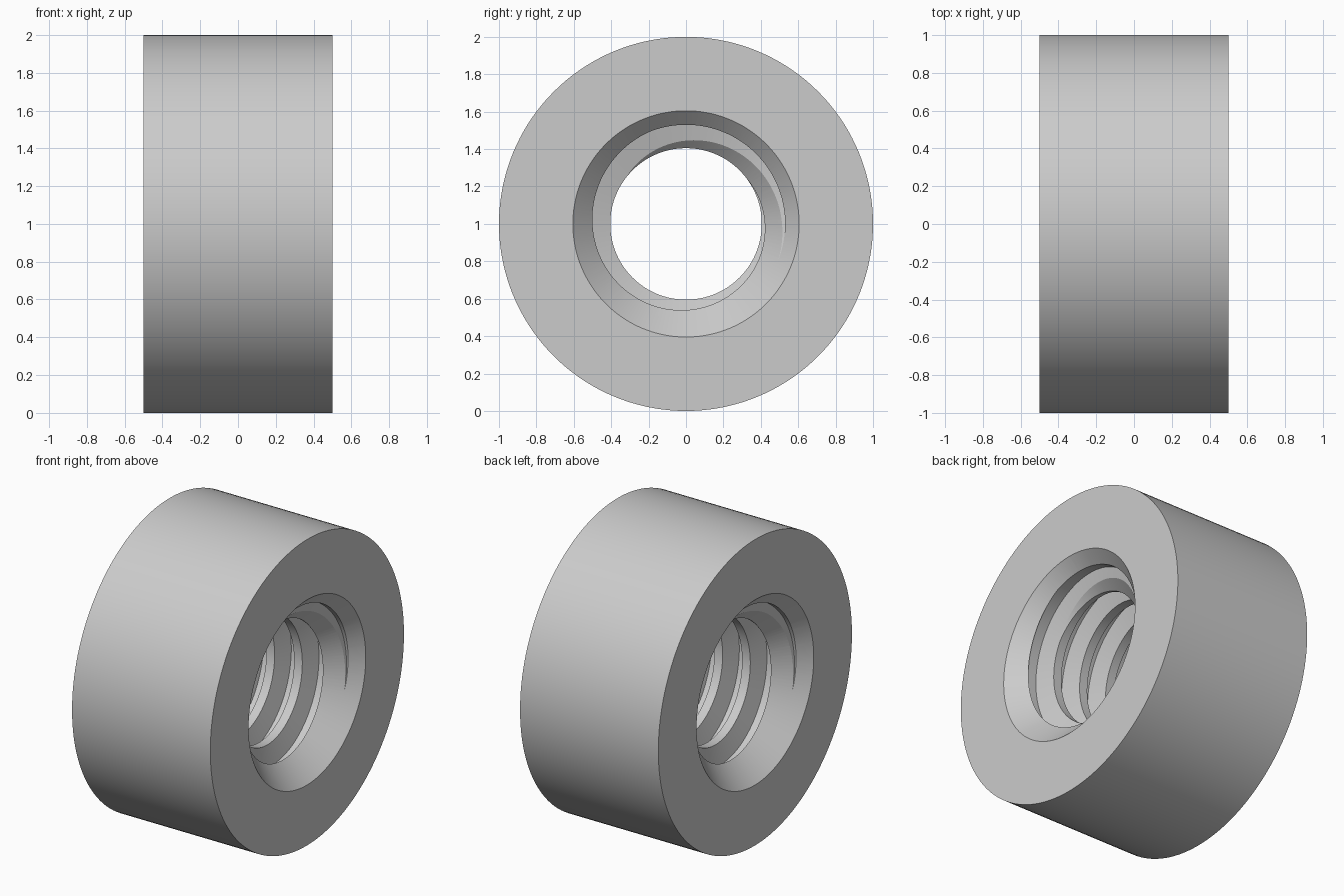
import bpy
import bmesh
from math import cos, sin, pi, tan, radians

cube = bpy.data.objects.get("Cube")
if cube:
    bpy.data.objects.remove(cube, do_unlink=True)

SEGMENTS = 144
PITCH, CREST, ROOT = 0.2, 0.405, 0.53
ROOT_HALF = 0.037
GROOVE_HALF = ROOT_HALF + (ROOT - CREST) * tan(radians(15))


def make_object(name, bm):
    bmesh.ops.recalc_face_normals(bm, faces=bm.faces[:])
    mesh = bpy.data.meshes.new(name)
    bm.to_mesh(mesh)
    bm.free()
    obj = bpy.data.objects.new(name, mesh)
    bpy.context.collection.objects.link(obj)
    return obj


def ring_point(x, radius, step):
    angle = 2 * pi * step / SEGMENTS
    return (x, radius * cos(angle), 1 + radius * sin(angle))


def nut_blank():
    """Thick ring with a 45 degree chamfer at both ends of the bore."""
    half = [(0.5, 1.0), (0.5, 0.605), (0.27, 0.375)]
    profile = half + [(-x, r) for x, r in reversed(half)]
    bm = bmesh.new()
    rings = [[bm.verts.new(ring_point(x, r, s)) for x, r in profile]
             for s in range(SEGMENTS)]
    n = len(profile)
    for s in range(SEGMENTS):
        a, b = rings[s], rings[(s + 1) % SEGMENTS]
        for i in range(n):
            j = (i + 1) % n
            bm.faces.new((a[i], a[j], b[j], b[i]))
    return make_object("threaded_nut", bm)


def thread_cutter():
    """Closed screw: a trapezoid groove swept along a left-hand helix."""
    section = [(GROOVE_HALF, CREST), (ROOT_HALF, ROOT),
               (-ROOT_HALF, ROOT), (-GROOVE_HALF, CREST)]
    bm = bmesh.new()
    strip = []
    for s in range(-2 * SEGMENTS, 7 * SEGMENTS + 1):
        centre = 0.45 - PITCH * s / SEGMENTS
        row = []
        for dx, r in section:
            x = centre + dx
            # plain shank beyond the nut
            row.append(bm.verts.new(ring_point(x, r if abs(x) < 0.6 else CREST, s)))
        strip.append(row)
    # the crest joins each turn to the next
    for s in range(len(strip) - SEGMENTS):
        strip[s].append(strip[s + SEGMENTS][0])
    for a, b in zip(strip, strip[1:]):
        for i in range(min(len(a), len(b)) - 1):
            bm.faces.new((a[i], a[i + 1], b[i + 1], b[i]))
    # pointed ends
    rims = [e for e in bm.edges if e.is_boundary]
    for side in (-1, 1):
        tip = bm.verts.new((side * 1.4, 0, 1))
        for e in rims:
            if e.verts[0].co.x * side > 0:
                bm.faces.new((e.verts[0], e.verts[1], tip))
    cutter = make_object("thread_cutter", bm)
    cutter.hide_render = True
    return cutter


# Cut the thread into the blank
nut = nut_blank()
cutter = thread_cutter()
cut = nut.modifiers.new("thread", "BOOLEAN")
cut.operation = "DIFFERENCE"
cut.solver = "EXACT"
cut.object = cutter
bpy.ops.object.select_all(action="DESELECT")
nut.select_set(True)
bpy.context.view_layer.objects.active = nut
bpy.ops.object.modifier_apply(modifier=cut.name)
bpy.data.objects.remove(cutter, do_unlink=True)

# Plain grey metal
metal = bpy.data.materials.new("grey_metal")
metal.use_nodes = True
colour = (0.6, 0.6, 0.6, 1)
metal.diffuse_color = colour
metal.node_tree.nodes["Principled BSDF"].inputs["Base Color"].default_value = colour
nut.data.materials.clear()
nut.data.materials.append(metal)
bpy.ops.object.shade_smooth_by_angle(angle=radians(25))
